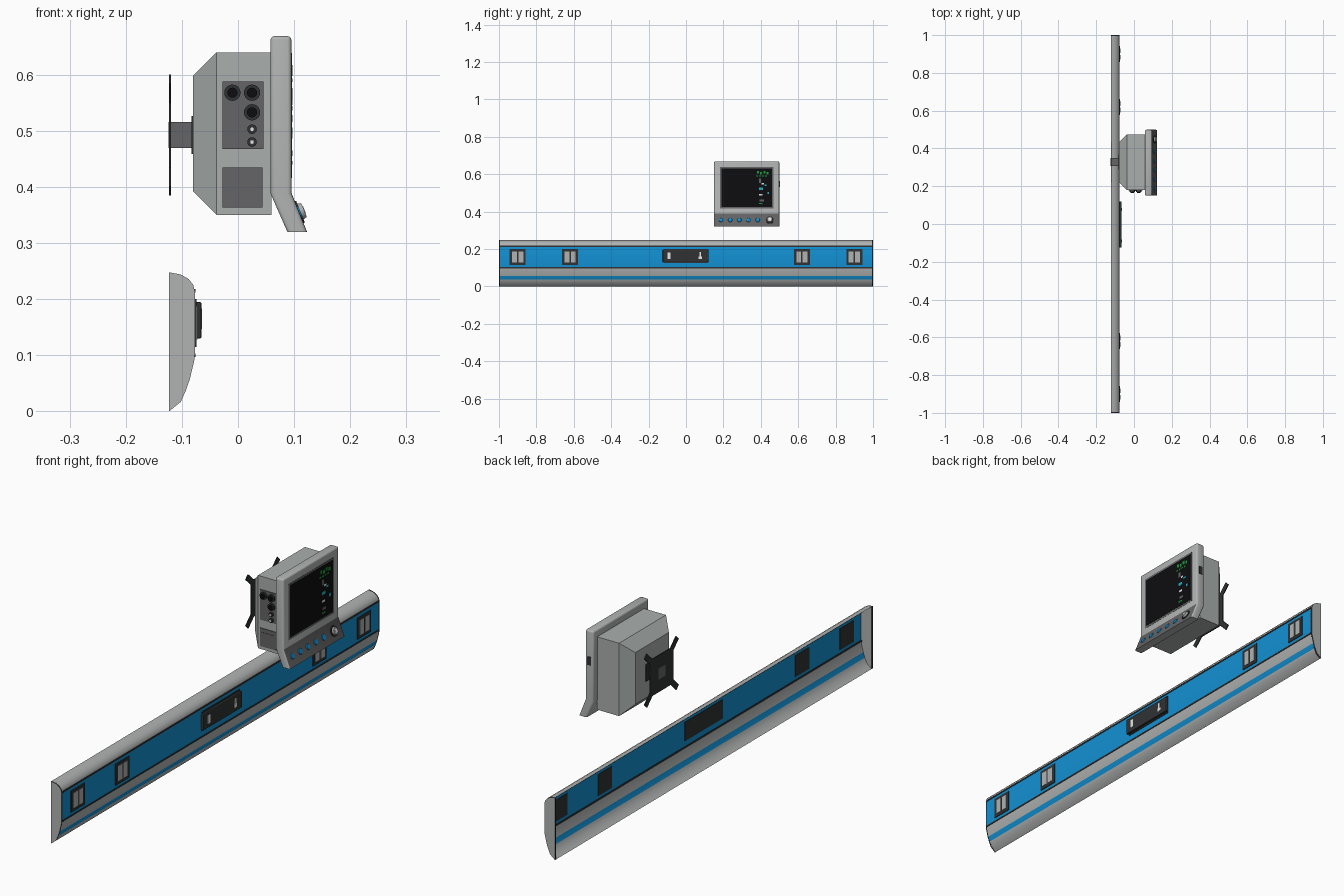
import bpy, bmesh, math
from mathutils import Vector, Matrix

if "Cube" in bpy.data.objects:
    bpy.data.objects.remove(bpy.data.objects["Cube"])


def mat(name, rgb):
    m = bpy.data.materials.new(name)
    m.diffuse_color = (*rgb, 1)
    m.use_nodes = True
    m.node_tree.nodes["Principled BSDF"].inputs["Base Color"].default_value = m.diffuse_color
    return m


GREY = mat("light grey", (0.44, 0.45, 0.45))
SHELL = mat("shell grey", (0.40, 0.43, 0.42))
MID = mat("mid grey", (0.13, 0.13, 0.135))
DARK = mat("dark grey", (0.03, 0.031, 0.033))
BLACK = mat("screen black", (0.004, 0.004, 0.005))
BLUE = mat("blue", (0.006, 0.28, 0.65))
WHITE = mat("white", (0.8, 0.8, 0.8))
GREEN = mat("green", (0.01, 0.35, 0.04))
CYAN = mat("cyan", (0.02, 0.45, 0.6))


def finish(name, bm, mats, rule=None, smooth=False):
    bm.normal_update()
    me = bpy.data.meshes.new(name)
    for m in mats:
        me.materials.append(m)
    if rule:
        for f in bm.faces:
            f.material_index = rule(f)
    bm.to_mesh(me)
    bm.free()
    ob = bpy.data.objects.new(name, me)
    bpy.context.collection.objects.link(ob)
    if smooth:
        bpy.context.view_layer.objects.active = ob
        bpy.ops.object.select_all(action='DESELECT')
        ob.select_set(True)
        bpy.ops.object.shade_smooth_by_angle(angle=math.radians(35))
    return ob


def box(name, x, y, z, m, bevel=0, turn=None):
    """Box from (lo, hi) ranges, optionally turned about its centre."""
    bm = bmesh.new()
    bmesh.ops.create_cube(bm, size=1)
    size = Vector((x[1] - x[0], y[1] - y[0], z[1] - z[0]))
    mid = Vector((sum(x), sum(y), sum(z))) / 2
    bmesh.ops.scale(bm, vec=size, verts=bm.verts)
    if bevel:
        bmesh.ops.bevel(bm, geom=bm.edges[:], offset=bevel, segments=2, profile=0.5, affect='EDGES')
    if turn:
        bmesh.ops.rotate(bm, matrix=turn, verts=bm.verts)
    bmesh.ops.translate(bm, vec=mid, verts=bm.verts)
    return finish(name, bm, [m])


def disc(name, at, axis, r, depth, m, r2=None, squash=1):
    """Cylinder standing on point at, growing along axis."""
    bm = bmesh.new()
    bmesh.ops.create_cone(bm, cap_ends=True, segments=20, radius1=r,
                          radius2=r if r2 is None else r2, depth=depth)
    bmesh.ops.translate(bm, vec=(0, 0, depth / 2), verts=bm.verts)
    bmesh.ops.scale(bm, vec=(squash, 1, 1), verts=bm.verts)
    axis = Vector(axis).normalized()
    rot = Vector((0, 0, 1)).rotation_difference(axis).to_matrix().to_4x4()
    bmesh.ops.transform(bm, matrix=Matrix.Translation(at) @ rot, verts=bm.verts)
    return finish(name, bm, [m], smooth=True)


def prism(profile, y0, y1):
    """Closed x-z profile extruded along y."""
    bm = bmesh.new()
    f = bm.faces.new([bm.verts.new((x, y0, z)) for x, z in profile])
    out = bmesh.ops.extrude_face_region(bm, geom=[f])
    bmesh.ops.translate(bm, vec=(0, y1 - y0, 0),
                        verts=[v for v in out['geom'] if isinstance(v, bmesh.types.BMVert)])
    bmesh.ops.recalc_face_normals(bm, faces=bm.faces)
    return bm


# ---- wall rail: open-backed shell with blue bands, and end caps
RAIL = [(-.123, 0), (-.102, .017), (-.093, .037), (-.086, .057), (-.078, .09), (-.077, .10),
        (-.077, .215), (-.080, .226), (-.088, .236), (-.102, .244), (-.123, .248)]
bm = bmesh.new()
a, b = ([bm.verts.new((x, y, z)) for x, z in RAIL] for y in (-.995, .995))
for i in range(len(RAIL) - 1):
    bm.faces.new((a[i], b[i], b[i + 1], a[i + 1]))


def band(f):
    z = f.calc_center_median().z
    return 1 if .037 < z < .057 or .10 < z < .215 else 0


finish("rail_cover", bm, [GREY, BLUE], band, smooth=True)
for z in (.10, .215):
    box("rail_groove", (-.080, -.0755), (-.994, .994), (z - .003, z + .003), DARK)
for s in (-1, 1):
    finish("rail_end_cap", prism(RAIL, s * .992, s), [GREY, DARK],
           lambda f: 0 if abs(f.normal.y) > .5 else 1)

# ---- double sockets on the rail
for y in (-.9, -.62, .62, .9):
    box("socket_frame", (-.079, -.074), (y - .043, y + .043), (.115, .20), DARK)
    for s in (-1, 1):
        c = y + s * .017
        box("socket_insert", (-.076, -.0725), (c - .013, c + .013), (.128, .188), GREY)

# ---- central rail module with two pictogram plates
box("module_base", (-.079, -.074), (-.12, .118), (.125, .20), DARK)
box("module_box", (-.076, -.065), (-.125, .12), (.13, .195), DARK, .003)
box("module_plate_left", (-.066, -.064), (-.098, -.083), (.147, .181), WHITE)
box("module_plate_right", (-.066, -.064), (.068, .086), (.147, .161), WHITE)
box("module_plate_tip", (-.066, -.064), (.072, .081), (.161, .183), WHITE)

# ---- monitor rear housing: box tapering to the back
bm = bmesh.new()
rings = []
for x, d in ((.06, 0), (-.038, 0), (-.08, .042)):
    y0, y1, z0, z1 = .18 + d, .475 - d, .35 + d, .64 - d
    rings.append([bm.verts.new((x, y, z)) for y, z in ((y0, z0), (y1, z0), (y1, z1), (y0, z1))])
for p, q in zip(rings, rings[1:]):
    for i in range(4):
        bm.faces.new((p[i], p[i - 1], q[i - 1], q[i]))
bm.faces.new(rings[0])
bm.faces.new(rings[-1])
bmesh.ops.recalc_face_normals(bm, faces=bm.faces)
finish("monitor_housing", bm, [SHELL])

# ---- monitor front: bezel with slanted dark control panel
BEZEL = [(.058, .669), (.095, .669), (.095, .39), (.123, .32), (.088, .32), (.058, .388)]
bm = prism(BEZEL, .15, .499)
rim = [e for e in bm.edges if min(v.co.z for v in e.verts) > .385 or
       (e.verts[0].co.z != e.verts[1].co.z)]
rim = [e for e in rim if not all(abs(v.co.z - .39) < .003 for v in e.verts)]
bmesh.ops.bevel(bm, geom=rim, offset=.007, segments=3, profile=.5, affect='EDGES')


def panel(f):
    return 1 if f.normal.x > .7 and f.calc_center_median().z < .385 else 0


finish("monitor_bezel", bm, [GREY, MID], panel, smooth=True)

# ---- screen with frame, traces and readouts
box("screen_frame", (.09, .0958), (.182, .468), (.416, .639), MID)
box("screen", (.09, .0966), (.19, .460), (.424, .631), BLACK)


def readout(name, y, z, w, h, m):
    box(name, (.096, .0972), (y - w / 2, y + w / 2), (z - h / 2, z + h / 2), m)


for i in range(4):
    readout("green_readout", .385 + i * .017, .610 - (i % 2) * .005, .011, .014, GREEN)
    readout("green_readout_low", .380 + i * .016, .590, .010, .006, GREEN)
for y, z, w, h, m in ((.395, .565, .012, .022, MID), (.41, .55, .014, .008, WHITE),
                      (.40, .522, .022, .012, CYAN), (.425, .54, .012, .008, CYAN),
                      (.40, .49, .018, .008, WHITE), (.405, .46, .022, .010, MID),
                      (.44, .50, .010, .012, CYAN), (.40, .443, .02, .006, GREEN)):
    readout("small_readout", y, z, w, h, m)

# ---- controls on the slanted panel
N = Vector((.07, 0, .028)).normalized()
for i in range(5):
    disc("panel_button", (.1085, .187 + i * .049, .355), N, .012, .003, BLUE, .010)
disc("knob_base", (.1085, .448, .355), N, .021, .003, DARK)
disc("knob", (.1085, .448, .355), N, .016, .010, GREY, .013)
disc("knob_cap", (.1085, .448, .355), N, .007, .011, WHITE)
box("side_switch", (.068, .084), (.49, .5015), (.532, .565), DARK)

# ---- connector panels on the left flank
box("connector_panel", (-.028, .045), (.177, .19), (.468, .588), MID)
box("recorder_door", (-.028, .044), (.177, .19), (.363, .435), MID)
box("recorder_flap", (-.024, .040), (.1755, .18), (.367, .420), MID)
for x, z in ((-.01, .568), (.025, .568), (.025, .533)):
    disc("large_connector", (x, .178, z), (0, -1, 0), .0145, .008, DARK)
    disc("large_connector_core", (x, .171, z), (0, -1, 0), .009, .007, BLACK)
for z in (.503, .480):
    disc("small_connector", (.025, .178, z), (0, -1, 0), .0085, .009, DARK)
    disc("small_connector_pin", (.025, .170, z), (0, -1, 0), .004, .004, WHITE)

# ---- wall mount: neck, mounting pad and plate with four diagonal arms
CY, CZ = .328, .4925
box("mount_pad", (-.083, -.078), (CY - .04, CY + .04), (CZ - .034, CZ + .034), DARK)
box("mount_neck", (-.124, -.08), (CY - .022, CY + .022), (CZ - .023, CZ + .023), MID)
box("mount_plate", (-.123, -.119), (CY - .073, CY + .073), (CZ - .073, CZ + .073), DARK)
for sy in (-1, 1):
    for sz in (-1, 1):
        y, z = CY + sy * .08, CZ + sz * .08
        box("mount_arm", (-.123, -.119), (y - .028, y + .028), (z - .011, z + .011), DARK,
            turn=Matrix.Rotation(-sy * sz * math.pi / 4 * -1, 3, 'X'))
